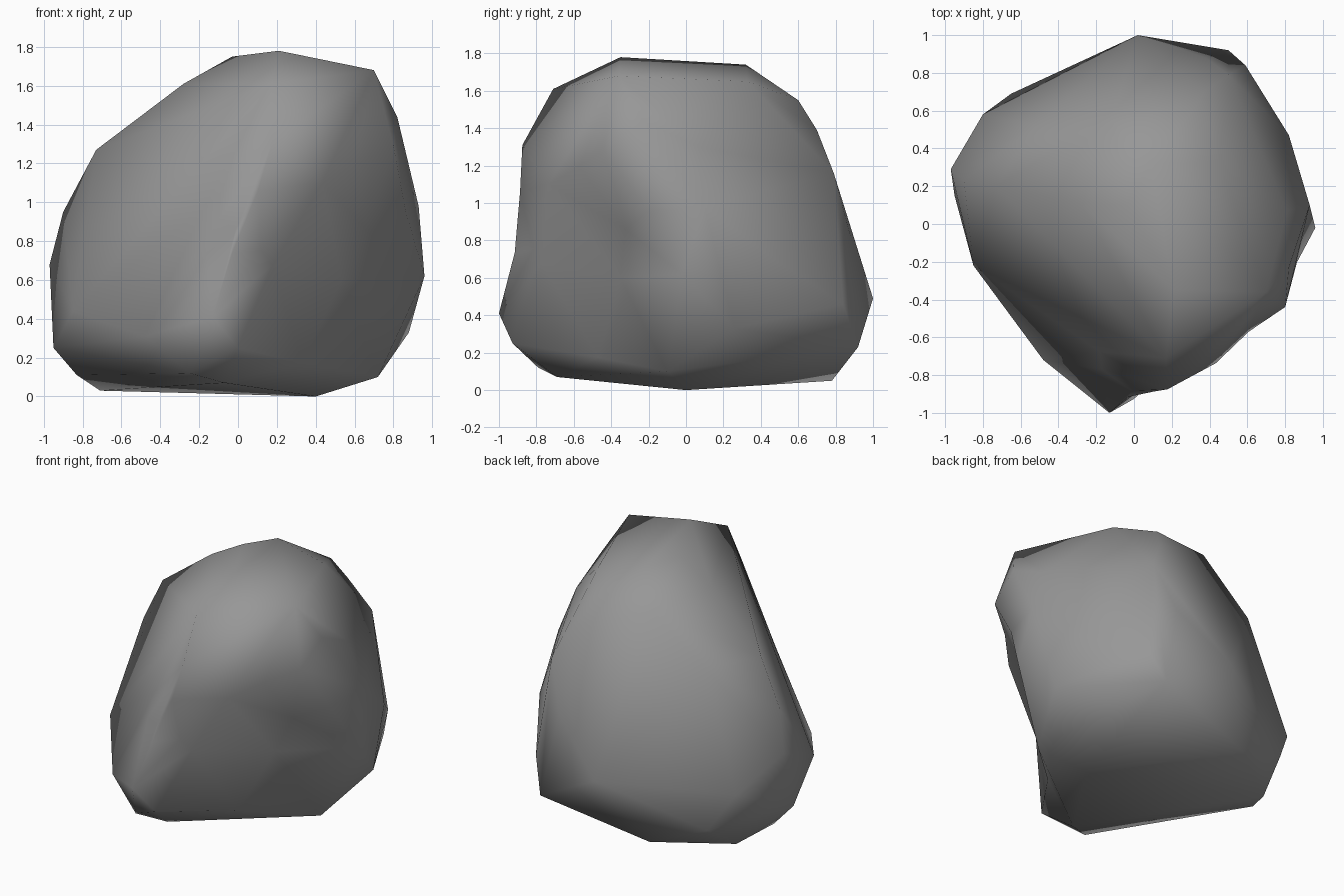
import bpy, bmesh
from mathutils import Vector

if "Cube" in bpy.data.objects:
    bpy.data.objects.remove(bpy.data.objects["Cube"])

# Corner points chipped out of the stone, grouped from the ground up
BASE = [(-.71, .45, .03), (-.26, .78, .05), (.40, 0, 0), (.72, -.10, .10), (-.07, -.69, .07),
        (-.25, -.79, .12), (-.83, .20, .11), (-.95, .15, .25), (.50, .92, .23), (.88, .26, .33),
        (-.48, -.72, .31), (0, -.93, .25), (-.65, .69, .20)]
BELLY = [(-.13, -1, .41), (-.85, -.22, .44), (.59, .84, .46), (.02, 1, .49), (-.80, .58, .45),
         (-.97, .29, .68), (.96, -.02, .62), (.82, .47, .70), (.93, .10, .98), (.38, .88, .82)]
SHOULDER = [(-.90, .23, .95), (.15, -.96, 1.06), (.50, -.84, 1.10), (.82, -.47, 1.29),
            (.50, .79, 1.16), (-.73, .20, 1.27), (-.52, .52, 1.25), (.20, -.91, 1.31),
            (.81, .07, 1.30), (.82, -.23, 1.44), (.37, .70, 1.39)]
CROWN = [(-.12, .55, 1.56), (.31, .60, 1.55), (-.28, .11, 1.61), (.17, -.71, 1.61), (.70, -.36, 1.68),
         (-.03, .10, 1.75), (.21, -.35, 1.78), (.09, .32, 1.74), (.45, .33, 1.65)]

# Hollow on the front right side
HOLLOW, REACH, PUSH = Vector((.45, -.65, .77)), .75, Vector((-.09, .14, 0))
STONE = 0.31

# Boulder body: the hull around all corners
bm = bmesh.new()
for p in BASE + BELLY + SHOULDER + CROWN:
    bm.verts.new(p)
bmesh.ops.convex_hull(bm, input=bm.verts[:])
bmesh.ops.delete(bm, geom=[v for v in bm.verts if not v.link_faces], context='VERTS')

# Hollow: add points on the long edges there and press only those inward
corners = set(bm.verts)
near = [e for e in bm.edges if e.calc_length() > .4
        and ((e.verts[0].co + e.verts[1].co) / 2 - HOLLOW).length < REACH * .85]
bmesh.ops.subdivide_edges(bm, edges=near, cuts=1)
for v in bm.verts:
    if v not in corners:
        d = (v.co - HOLLOW).length / REACH
        v.co += PUSH * max(0, 1 - d * d)
bmesh.ops.triangulate(bm, faces=bm.faces[:])
bmesh.ops.recalc_face_normals(bm, faces=bm.faces[:])

mesh = bpy.data.meshes.new("boulder")
bm.to_mesh(mesh)
bm.free()
mesh.shade_smooth()
boulder = bpy.data.objects.new("boulder", mesh)
bpy.context.collection.objects.link(boulder)

# Dark grey stone
stone = bpy.data.materials.new("stone")
stone.diffuse_color = (STONE, STONE, STONE, 1)
stone.use_nodes = True
stone.node_tree.nodes["Principled BSDF"].inputs["Base Color"].default_value = stone.diffuse_color
mesh.materials.append(stone)
